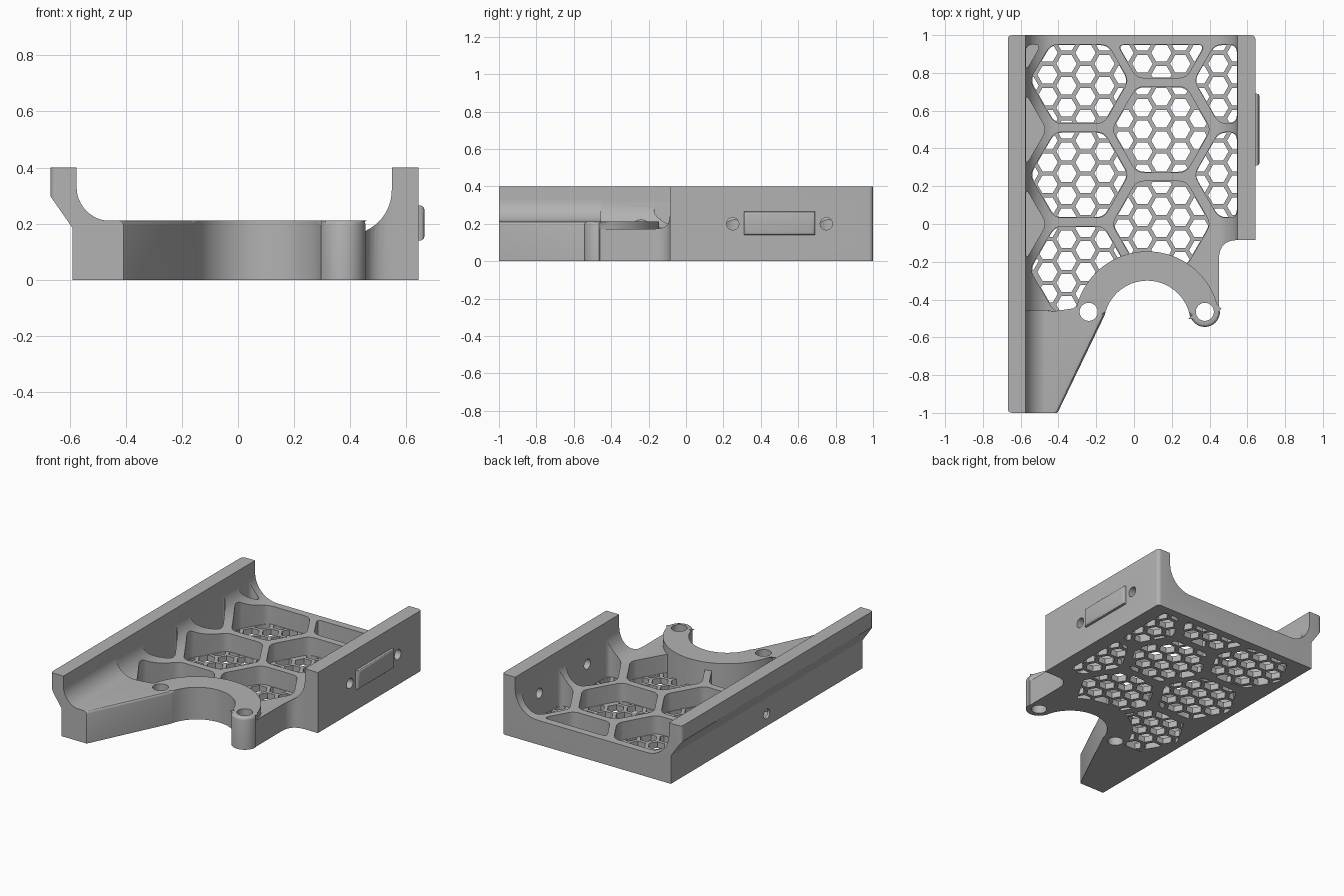
import bpy, bmesh, math
from mathutils import Vector, Matrix

if "Cube" in bpy.data.objects:
    bpy.data.objects.remove(bpy.data.objects["Cube"])

grey = bpy.data.materials.new("plain_grey")
grey.use_nodes = True
GREY = (0.45, 0.45, 0.45, 1)
grey.diffuse_color = GREY
grey.node_tree.nodes["Principled BSDF"].inputs["Base Color"].default_value = GREY

FLOOR, RAISED, TOP, GRILLE = 0.16, 0.212, 0.4, 0.04
RING = Vector((0.07, -0.53))


def arc(c, r, a0, a1, n):
    """Points on an arc, angles in degrees."""
    angles = [math.radians(a0 + (a1 - a0) * i / n) for i in range(n + 1)]
    return [Vector((c[0] + r * math.cos(a), c[1] + r * math.sin(a))) for a in angles]


def rounded(pts, r, n=4):
    """Round every corner of a polygon."""
    out = []
    for i, p in enumerate(pts):
        a, b = pts[i - 1] - p, pts[(i + 1) % len(pts)] - p
        s = p + a.normalized() * min(r, 0.45 * a.length)
        e = p + b.normalized() * min(r, 0.45 * b.length)
        for k in range(n + 1):
            t = k / n
            out.append(s * (1 - t) ** 2 + p * 2 * t * (1 - t) + e * t * t)
    return out


def clip(pts, window):
    """Clip a polygon to a convex counter-clockwise window."""
    for i, w in enumerate(window):
        d = w - window[i - 1]
        side = [d.cross(p - window[i - 1]) for p in pts]
        out = []
        for j, p in enumerate(pts):
            if side[j - 1] * side[j] < 0:
                out.append(pts[j - 1].lerp(p, side[j - 1] / (side[j - 1] - side[j])))
            if side[j] >= 0:
                out.append(p)
        pts = out
        if not pts:
            break
    return pts


def area(pts):
    return sum(pts[i - 1].cross(p) for i, p in enumerate(pts)) / 2


def rect(x0, y0, x1, y1):
    return [Vector(p) for p in ((x0, y0), (x1, y0), (x1, y1), (x0, y1))]


def hexagon(c, r):
    return arc(c, r, 0, 300, 5)


def prisms(name, polys, lo, hi, along="z", bevel=0):
    """Extrude polygons along an axis; y takes (x, z) points, x takes (y, z) points."""
    place = {"z": lambda p, h: (p.x, p.y, h),
             "y": lambda p, h: (p.x, h, p.y),
             "x": lambda p, h: (h, p.x, p.y)}[along]
    bm = bmesh.new()
    for pts in polys:
        a = [bm.verts.new(place(p, lo)) for p in pts]
        b = [bm.verts.new(place(p, hi)) for p in pts]
        bm.faces.new(a)
        top = bm.faces.new(b)
        for i in range(len(pts)):
            bm.faces.new((a[i - 1], a[i], b[i], b[i - 1]))
        if bevel:
            bmesh.ops.bevel(bm, geom=list(top.edges), offset=bevel, segments=3,
                            profile=0.5, affect="EDGES")
    bmesh.ops.recalc_face_normals(bm, faces=bm.faces)
    mesh = bpy.data.meshes.new(name)
    bm.to_mesh(mesh)
    bm.free()
    mesh.materials.append(grey)
    ob = bpy.data.objects.new(name, mesh)
    bpy.context.collection.objects.link(ob)
    return ob


def combine(ob, other, operation):
    """Apply a boolean and remove the second object."""
    mod = ob.modifiers.new("cut", "BOOLEAN")
    mod.operation, mod.object, mod.solver = operation, other, "EXACT"
    bpy.context.view_layer.update()
    mesh = bpy.data.meshes.new_from_object(
        ob.evaluated_get(bpy.context.evaluated_depsgraph_get()))
    ob.modifiers.clear()
    ob.data = mesh
    bpy.data.objects.remove(other)


# Tray section: overhanging left wall, curved floor, right wall
left_wall = [Vector(p) for p in ((-0.59, 0), (-0.59, 0.185), (-0.69, 0.329),
                                 (-0.69, TOP), (-0.575, TOP))]
section = left_wall + arc((-0.415, FLOOR + 0.16), 0.16, 180, 270, 14)
section += arc((0.388, FLOOR + 0.16), 0.16, 270, 360, 14)
section += [Vector((0.548, TOP)), Vector((0.66, TOP)), Vector((0.66, 0))]
body = prisms("tray_body", [section], -0.46, 1.02, "y")

# Large honeycomb pockets, clipped by the walls and back rim
window = rect(-0.573, -0.5, 0.546, 0.95)
pockets, open_cells = [], []
for col in range(4):
    x = -0.725 + 0.435 * col
    for row in range(4):
        y = (0 if col % 2 == 0 else -0.24) + 0.5 * row
        if col == 3 and row == 0:
            continue
        cell = clip(hexagon((x, y), 0.262), window)
        if len(cell) > 2 and area(cell) > 0.002:
            cell = rounded(cell, 0.04)
            pockets.append(cell)
            if col:
                open_cells.append(cell)
combine(body, prisms("pockets", pockets, GRILLE, 0.35), "DIFFERENCE")

# Fine honeycomb grille at the bottom of each open pocket
holes = []
PITCH = 0.116
for cell in open_cells:
    mid = sum(cell, Vector((0, 0))) / len(cell)
    inset = [mid + (p - mid) * 0.985 for p in cell]
    for i in range(-8, 8):
        for j in range(-10, 12):
            c = (0.145 + i * PITCH * 0.866, 0.442 + (j + i % 2 / 2) * PITCH)
            hole = clip(hexagon(c, 0.054), inset)
            if len(hole) > 2 and area(hole) > 0.0006:
                holes.append(hole)
combine(body, prisms("grille_holes", holes, -0.1, 0.1), "DIFFERENCE")

# Step in the outline in front of the right wall, and the round bay
step = rounded(rect(0.45, -1.2, 1, -0.085), 0.1, 8)
combine(body, prisms("side_step", [step], -0.1, 0.6), "DIFFERENCE")
combine(body, prisms("bay", [arc(RING, 0.245, 0, 350, 35)], -0.1, 0.6), "DIFFERENCE")

# Left wall continuing forward along the arm
arm_section = left_wall + arc((-0.455, 0.33), 0.12, 180, 270, 12)
arm_section += [Vector((-0.45, 0.21)), Vector((-0.45, 0))]
combine(body, prisms("front_arm", [arm_section], -1.02, -0.455, "y"), "UNION")

# Raised front deck with curved yoke and rounded end
deck = [Vector((-0.5, -1.02)), Vector((-0.425, -1.02)), Vector((-0.4, -0.99))]
deck += arc(RING, 0.23, 168, 10, 28)
deck += arc((0.375, -0.465), 0.08, 200, 360, 14)
deck += arc(RING, 0.385, 11, 170, 36)
deck += [Vector((-0.5, -0.463))]
combine(body, prisms("front_deck", [deck], 0, RAISED, bevel=0.016), "UNION")

# Rounded outer corners
plan = rounded(rect(-0.668, -1, 0.643, 1), 0.025)
combine(body, prisms("plan", [plan], -0.1, 0.6), "INTERSECT")

# Bolt holes through the yoke, screw holes through the walls
bolts = [arc((x, -0.465), 0.048, 0, 345, 23) for x in (-0.24, 0.375)]
combine(body, prisms("bolt_holes", bolts, -0.1, 0.6), "DIFFERENCE")
screws = [arc((y, 0.2), 0.033, 0, 340, 17) for y in (0.25, 0.75)]
combine(body, prisms("right_screw_holes", screws, 0.5, 0.8, "x"), "DIFFERENCE")
screw = arc((0, 0.08), 0.032, 0, 340, 17)
combine(body, prisms("left_screw_hole", [screw], -0.8, -0.5, "x"), "DIFFERENCE")

# Raised bar on the right wall
plate = prisms("side_bar", [rect(0.31, 0.14, 0.69, 0.265)], 0.62, 0.664, "x", bevel=0.014)

for ob in (body, plate):
    bpy.ops.object.select_all(action="DESELECT")
    ob.select_set(True)
    bpy.context.view_layer.objects.active = ob
    bpy.ops.object.shade_smooth_by_angle(angle=math.radians(30))
